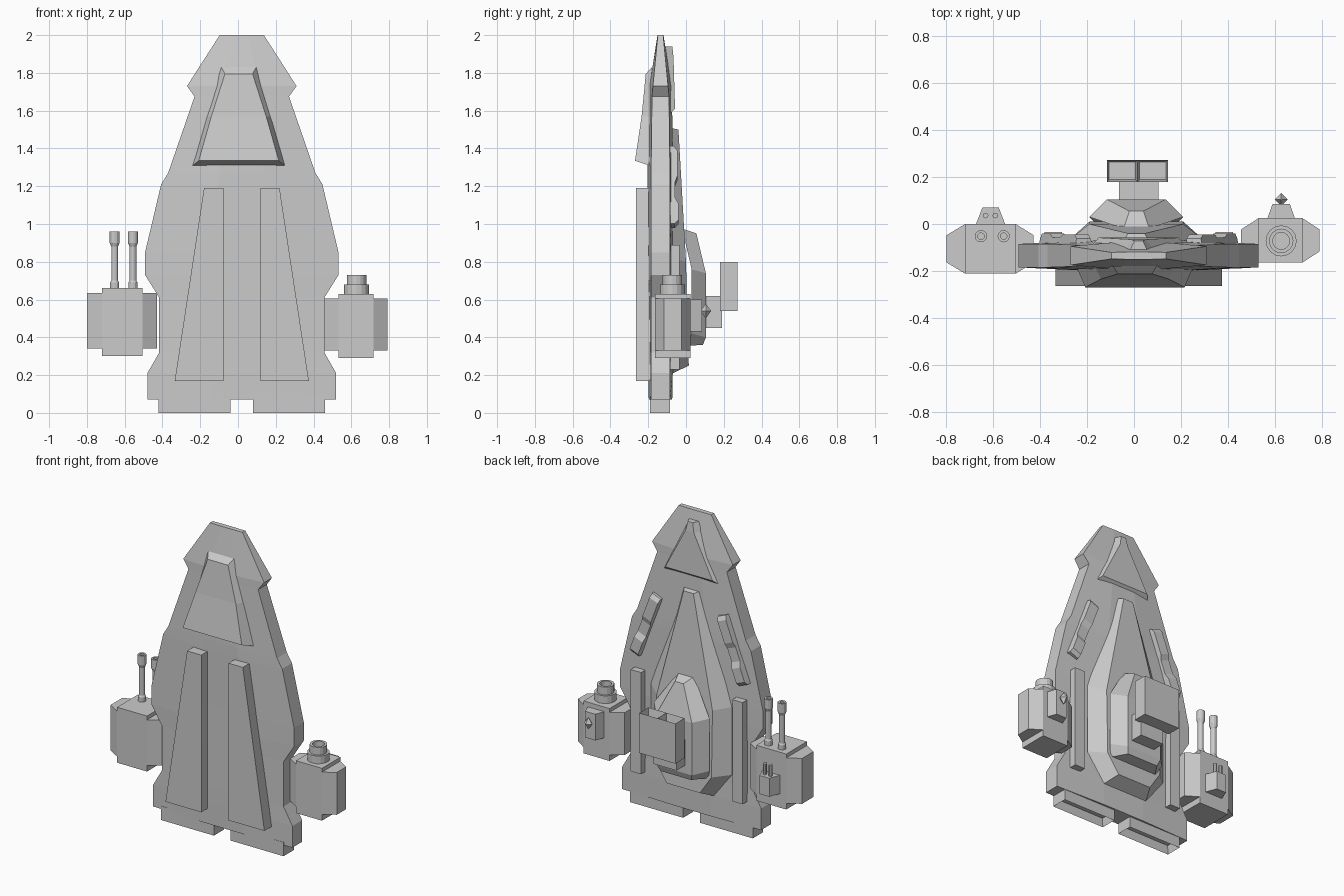
import bpy, bmesh, math

if "Cube" in bpy.data.objects:
    bpy.data.objects.remove(bpy.data.objects["Cube"])

CX = 0.02  # hull centre line


def finish(name, bm):
    bmesh.ops.recalc_face_normals(bm, faces=bm.faces)
    me = bpy.data.meshes.new(name)
    bm.to_mesh(me)
    bm.free()
    ob = bpy.data.objects.new(name, me)
    bpy.context.collection.objects.link(ob)
    return ob


def loft(name, rings):
    """Skin equal-length rings of points and cap both ends."""
    bm = bmesh.new()
    vs = [[bm.verts.new(p) for p in r] for r in rings]
    n = len(rings[0])
    for a, b in zip(vs, vs[1:]):
        for i in range(n):
            j = (i + 1) % n
            bm.faces.new((a[i], a[j], b[j], b[i]))
    bm.faces.new(vs[0])
    bm.faces.new(vs[-1])
    return finish(name, bm)


def prism(name, poly, z0, z1):
    return loft(name, [[(x, y, z) for x, y in poly] for z in (z0, z1)])


def box(name, x0, x1, y0, y1, z0, z1):
    return prism(name, [(x0, y0), (x1, y0), (x1, y1), (x0, y1)], z0, z1)


def ridge(name, rows, cx=CX):
    """Raised bevelled block; row = base z, half width, y, then top z, half width, y."""
    return loft(name, [[(cx - o, yb, zb), (cx + o, yb, zb), (cx + i, yt, zt), (cx - i, yt, zt)]
                       for zb, o, yb, zt, i, yt in rows])


def tube(name, x, y, prof, n=12):
    return loft(name, [[(x + r * math.cos(2 * math.pi * k / n), y + r * math.sin(2 * math.pi * k / n), z)
                        for k in range(n)] for r, z in prof])


def hollow_box(name, x0, x1, y0, y1, z0, z1, rim, depth, side):
    ob = box(name, x0, x1, y0, y1, z0, z1)
    bm = bmesh.new()
    bm.from_mesh(ob.data)
    bm.faces.ensure_lookup_table()
    bm.normal_update()
    face = max(bm.faces, key=lambda f: f.normal.z * side)
    bmesh.ops.inset_region(bm, faces=[face], thickness=rim)
    for v in face.verts:
        v.co.z -= side * depth
    bm.to_mesh(ob.data)
    bm.free()


# Hull: z, half width, edge half thickness, centre half thickness
hull = [(0.07, .50, .05, .062), (0.21, .50, .05, .065), (0.32, .437, .05, .066), (0.61, .437, .05, .067),
        (0.73, .512, .05, .067), (0.85, .512, .05, .067), (1.21, .427, .05, .069), (1.27, .39, .05, .069),
        (1.675, .25, .045, .06), (1.73, .29, .04, .058), (2.0, .117, .014, .016)]
rings = []
for z, w, e, c in hull:
    half = [(-w, -e), (-.3 * w, -c), (.3 * w, -c), (w, -e)]
    rings.append([(CX + x, -.135 + y, z) for x, y in half + [(-x, -y) for x, y in half]])
loft("hull", rings)

# Cockpit canopy on the front
ridge("canopy", [(1.83, .092, -.18, 1.795, .073, -.213),
                 (1.57, .172, -.18, 1.57, .145, -.235),
                 (1.305, .25, -.18, 1.335, .212, -.27)], .004)

# Engines, front plates, back bars and side panels, mirrored
for s, side in ((-1, "left"), (1, "right")):
    ex = sorted((CX + s * .06, CX + s * .44))
    hollow_box("engine_" + side, *ex, -.19, -.085, 0, .09, .018, .05, -1)
    loft("front_plate_" + side,
         [[(CX + s * a, y, z) for a, y in ((.098, -.265), (w, -.265), (w, -.16), (.098, -.16))]
          for z, w in ((.17, .355), (1.19, .2))])
    bx = CX + s * .365
    box("back_bar_" + side, bx - .037, bx + .037, -.1, -.035, .23, .89)
    panel = []
    for t, yt in ((0, -.062), (.06, -.045), (.38, -.045), (.46, -.058), (.66, -.058), (.74, -.04), (.95, -.04), (1, -.06)):
        x, z = CX + s * (.235 + .155 * t), 1.4 - .41 * t
        panel.append([(x - .038, -.1, z + s * -.012), (x + .038, -.1, z + s * .012),
                      (x + .03, yt, z + s * .012), (x - .03, yt, z + s * -.012)])
    loft("side_panel_" + side, panel)

# Back superstructure in stacked layers
ridge("nose_block", [(1.94, .045, -.13, 1.94, .018, -.072),
                     (1.88, .07, -.12, 1.88, .03, -.066),
                     (1.57, .21, -.1, 1.61, .17, -.058)])
ridge("spine_lower", [(1.51, .065, -.09, 1.50, .035, -.04),
                      (.82, .29, -.07, .80, .2, 0),
                      (.38, .29, -.07, .37, .2, .01),
                      (.21, .16, -.07, .25, .12, .015)], .01)
ridge("spine_upper", [(.975, .055, -.02, .95, .03, .055),
                      (.76, .2, .03, .74, .125, .105),
                      (.42, .2, .03, .40, .125, .105),
                      (.355, .17, .0, .36, .11, .09)], .01)

# Twin-cell launcher on a neck
box("launcher_neck", -.065, .105, .08, .19, .45, .62)
for x0, side in ((-.115, "left"), (.015, "right")):
    hollow_box("launcher_cell_" + side, x0, x0 + .13, .18, .273, .54, .80, .013, .05, 1)


def pod(name, x0, x1, xi0, xi1, y0, y1, z0, z1):
    """Weapon pod: square core with chamfered side armour."""
    box(name + "_core", xi0, xi1, y0, y1, z0, z1)
    c = .048
    prism(name + "_armour", [(xi0, y0), (xi1, y0), (x1, y0 + c), (x1, y1 - c),
                             (xi1, y1), (xi0, y1), (x0, y1 - c), (x0, y0 + c)], z0 + .04, z1 - .025)


def mount(name, x, w0, w1, y0, y1, z0, z1):
    prism(name, [(x - w0, y0 - .01), (x + w0, y0 - .01), (x + w1, y1), (x - w1, y1)], z0, z1)


# Left pod with twin cannons and a small twin gun
pod("left_pod", -.8, -.428, -.72, -.505, -.212, 0, .30, .66)
for i, x in enumerate((-.653, -.556)):
    tube(f"cannon_{i}", x, -.052, [(.024, .64), (.024, .69), (.018, .70), (.018, .88), (.026, .90),
                                   (.026, .96), (.014, .96), (.014, .92)])
    tube(f"small_gun_{i}", (-.633, -.592)[i], .036, [(.012, .48), (.012, .58)], 8)
mount("small_gun_mount", -.612, .066, .035, 0, .07, .39, .51)

# Right pod with a wide barrel and a sensor
pod("right_pod", .457, .792, .532, .718, -.165, .025, .29, .63)
tube("wide_barrel", .628, -.072, [(.066, .61), (.066, .68), (.052, .68), (.052, .73),
                                  (.036, .73), (.036, .66)], 16)
mount("sensor_mount", .628, .062, .037, .025, .085, .43, .60)
tube("sensor", .628, .105, [(.003, .505), (.028, .54), (.003, .575)], 4)
